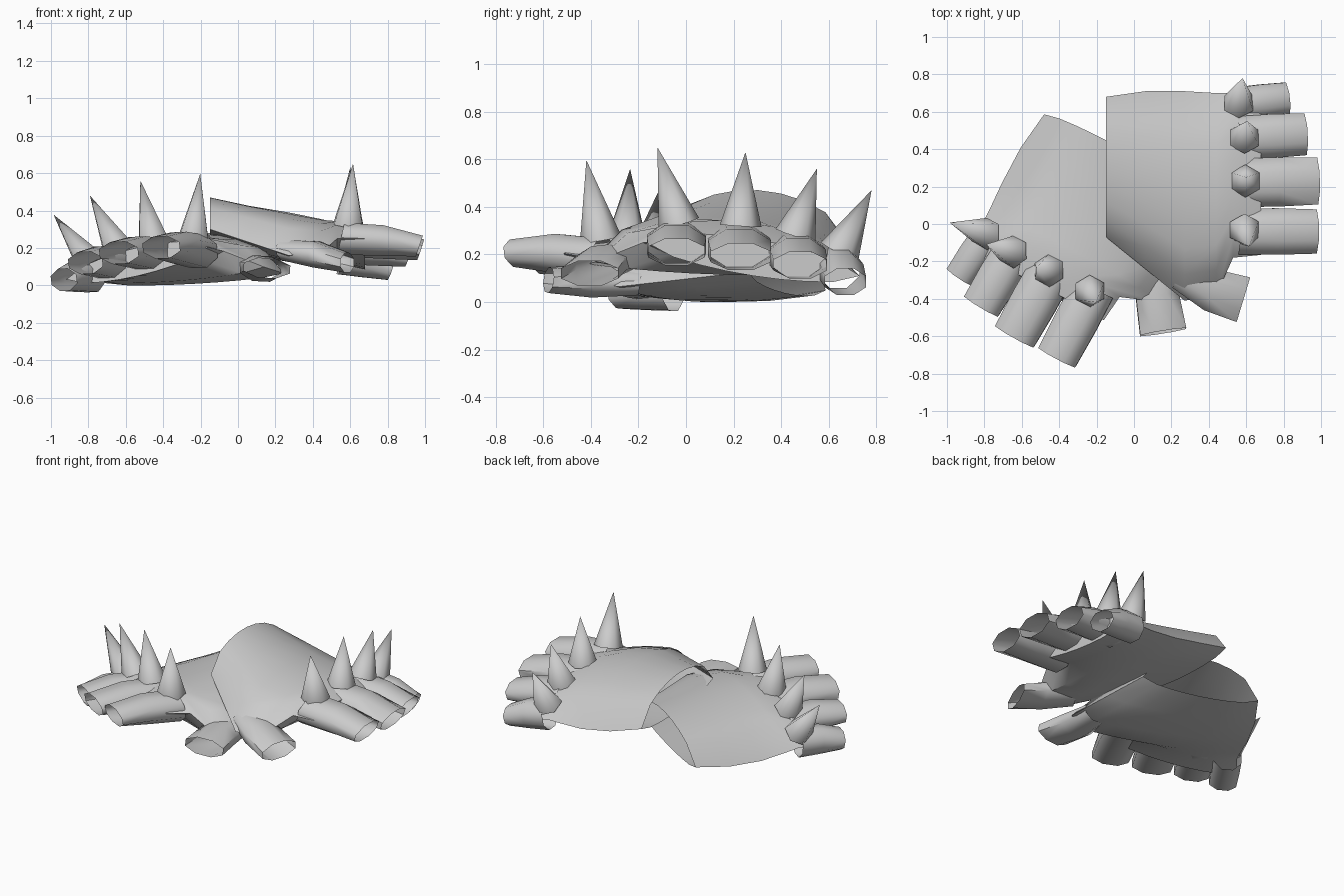
import bpy, bmesh, math
from mathutils import Vector, Matrix

cube = bpy.data.objects.get("Cube")
if cube:
    bpy.data.objects.remove(cube)

grey = bpy.data.materials.new("glove_grey")
grey.use_nodes = True
grey.diffuse_color = (0.6, 0.6, 0.6, 1)
grey.node_tree.nodes["Principled BSDF"].inputs["Base Color"].default_value = (0.6, 0.6, 0.6, 1)


def finish(name, bm, matrix, angle=40):
    bmesh.ops.recalc_face_normals(bm, faces=bm.faces)
    bm.transform(matrix)
    if matrix.determinant() < 0:
        bmesh.ops.reverse_faces(bm, faces=bm.faces)
    mesh = bpy.data.meshes.new(name)
    bm.to_mesh(mesh)
    bm.free()
    mesh.materials.append(grey)
    obj = bpy.data.objects.new(name, mesh)
    bpy.context.collection.objects.link(obj)
    bpy.ops.object.select_all(action='DESELECT')
    obj.select_set(True)
    bpy.context.view_layer.objects.active = obj
    bpy.ops.object.shade_smooth_by_angle(angle=math.radians(angle))


def loft(rings, cap_end=False):
    bm = bmesh.new()
    loops = [[bm.verts.new(p) for p in ring] for ring in rings]
    n = len(loops[0])
    for a, b in zip(loops, loops[1:]):
        for i in range(n):
            j = (i + 1) % n
            bm.faces.new((a[i], a[j], b[j], b[i]))
    if cap_end:
        bm.faces.new(loops[-1])
    return bm


def hand_ring(spread, x, y0, y1, edge0, edge1, height, depth, n=8):
    """Flat-bottomed arch across the hand, from thumb side to little-finger side."""
    def point(t, h):
        arch = max(0, math.sin(math.pi * t)) ** 0.5
        y = y0 + (y1 * spread - y0) * t
        return (x, y, edge0 + (edge1 - edge0) * t + h * arch)
    top = [point(i / n, height) for i in range(n + 1)]
    bottom = [point(i / n, -depth) for i in range(n - 1, 0, -1)]
    return top + bottom


def tube(path, sizes, sides=8, slant=0.0):
    """Open tube along a path, with (half width, half height) at each point."""
    path = [Vector(p) for p in path]
    rings = []
    for i, p in enumerate(path):
        d = path[min(i + 1, len(path) - 1)] - path[max(i - 1, 0)]
        across = Vector((-d.y, d.x, 0)).normalized()
        w, h = sizes[i]
        rings.append([p + across * w * math.cos(a) + Vector((slant * math.sin(a), 0, h * math.sin(a)))
                      for a in (math.tau * (k + 0.5) / sides for k in range(sides))])
    return loft(rings)


# Hand stations: x, thumb edge y, outer edge y, edge heights, top rise, palm depth
STATIONS = [
    (-0.15, -0.07, 0.68, 0.30, 0.25, 0.195, 0.05),
    (0.06, -0.24, 0.71, 0.23, 0.19, 0.215, 0.04),
    (0.27, -0.41, 0.71, 0.16, 0.15, 0.235, 0.03),
    (0.44, -0.38, 0.70, 0.17, 0.14, 0.20, 0.04),
    (0.53, -0.18, 0.70, 0.25, 0.14, 0.14, 0.06),
    (0.68, -0.165, 0.73, 0.25, 0.11, 0.085, 0.07),
]

# Fingers: name, tip x, root y, tip y, half width, root z, tip z
FINGERS = [
    ("index", 0.97, -0.04, -0.04, 0.132, 0.25, 0.21),
    ("middle", 0.975, 0.22, 0.23, 0.14, 0.24, 0.19),
    ("ring", 0.91, 0.46, 0.48, 0.125, 0.20, 0.155),
    ("little", 0.815, 0.64, 0.67, 0.097, 0.145, 0.085),
]

# Spikes: base centre, tip
SPIKES = [
    ((0.59, -0.03, 0.33), (0.615, -0.12, 0.65)),
    ((0.595, 0.23, 0.32), (0.60, 0.25, 0.63)),
    ((0.59, 0.46, 0.28), (0.605, 0.55, 0.56)),
    ((0.56, 0.645, 0.21), (0.58, 0.78, 0.47)),
]


def glove(side, matrix, spread, thumb_tip, spike_lean):
    # Hand with an open cuff
    finish(side + "_hand", loft([hand_ring(spread, *s) for s in STATIONS], True), matrix)

    # Cut-off fingers and thumb
    for name, tip_x, y0, y1, w, z0, z1 in FINGERS:
        y0, y1, w = y0 * spread, y1 * spread, w * spread
        mid = (0.55 + tip_x) / 2
        path = [(0.55, y0, z0), (mid, (y0 + y1) / 2, (z0 + z1) / 2 + 0.01), (tip_x, y1, z1)]
        sizes = [(w, 0.092), (w * 1.02, 0.088), (w * 0.97, 0.06)]
        finish(f"{side}_{name}_finger", tube(path, sizes, slant=0.02), matrix, 60)
    thumb = tube([(0.25, -0.26, 0.19), (0.42, -0.355, 0.165), thumb_tip],
                 [(0.10, 0.06), (0.125, 0.075), (0.135, 0.056)])
    finish(side + "_thumb", thumb, matrix, 60)

    # Six-sided knuckle spikes
    for i, (base, tip) in enumerate(SPIKES):
        base, tip = Vector(base), Vector(tip) + Vector(spike_lean)
        base.y *= spread
        axis = tip - base
        bm = bmesh.new()
        bmesh.ops.create_cone(bm, cap_ends=True, segments=6, radius1=0.088, radius2=0,
                              depth=axis.length)
        bmesh.ops.remove_doubles(bm, verts=bm.verts, dist=0.001)
        turn = Vector((0, 0, 1)).rotation_difference(axis).to_matrix().to_4x4()
        bm.transform(Matrix.Translation((base + tip) / 2) @ turn)
        finish(f"{side}_spike_{i + 1}", bm, matrix, 62)


# Right glove: mirrored, turned, rolled and pitched about the index knuckle
knuckle = Vector((0.59, -0.03, 0.33))
place = Matrix(((-0.47, -0.883, 0, 0), (-0.883, 0.47, 0, 0), (0, 0, 1, 0), (0, 0, 0, 1)))
right = (Matrix.Translation((-0.235, -0.36, 0.265)) @ place @ Matrix.Rotation(-0.04, 4, 'X')
         @ Matrix.Rotation(-0.15, 4, 'Y') @ Matrix.Translation(-knuckle))

glove("left", Matrix.Identity(4), 1.0, (0.585, -0.405, 0.12), (0, 0, 0))
glove("right", right, 0.94, (0.57, -0.47, 0.14), (0.06, 0.02, 0))
